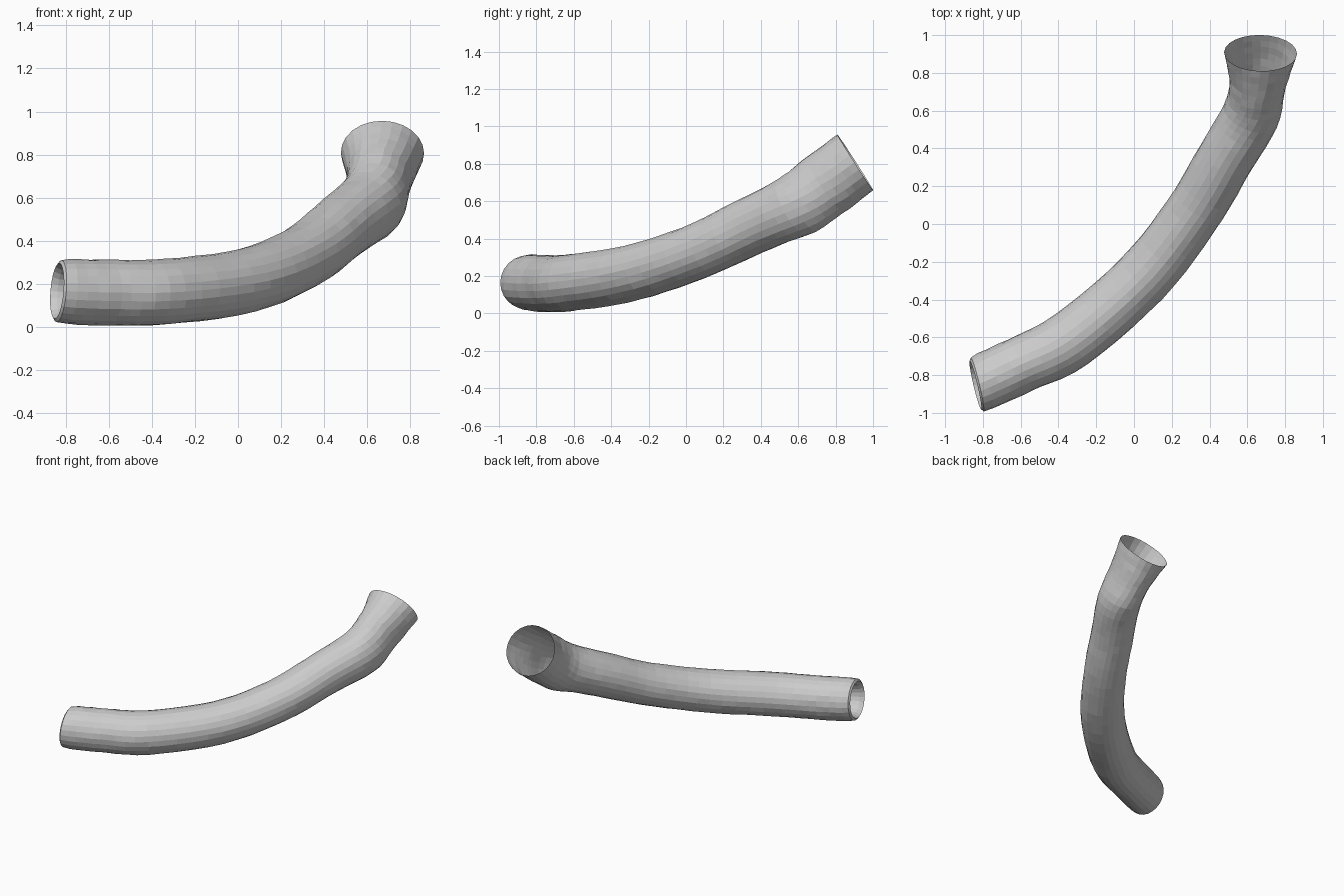
import bpy, bmesh, math, random
from mathutils import Vector

random.seed(4)
if "Cube" in bpy.data.objects:
    bpy.data.objects.remove(bpy.data.objects["Cube"])

SIDES, STEPS = 24, 5

# Stations along the tube: centre x, y, z, then half width and half height
STATIONS = [Vector(s) for s in (
    (-.83, -.85, .167, .153, .150),
    (-.60, -.745, .160, .150, .152),
    (-.33, -.61, .165, .157, .152),
    (.04, -.29, .217, .153, .150),
    (.30, .04, .325, .150, .148),
    (.48, .34, .465, .150, .155),
    (.615, .57, .575, .152, .165),
    (.655, .74, .685, .150, .178),
    (.67, .905, .808, .193, .177))]
START_NORMAL = Vector((.97, .23, -.08)).normalized()
END_NORMAL = Vector((.02, .84, .54)).normalized()


def spline(t):
    """Catmull-Rom through the stations, extended straight at both ends."""
    pts = [2 * STATIONS[0] - STATIONS[1]] + STATIONS + [2 * STATIONS[-1] - STATIONS[-2]]
    i = min(int(t), len(STATIONS) - 2)
    f = t - i
    a, b, c, d = pts[i:i + 4]
    return .5 * (2 * b + (c - a) * f + (2 * a - 5 * b + 4 * c - d) * f ** 2
                 + (3 * b - a - 3 * c + d) * f ** 3)


def add_ring(bm, t, scale=1, shift=0, wobble=0):
    """A closed ring across the tube, turned to match the cut ends."""
    s = spline(t)
    last = len(STATIONS) - 1
    ahead, behind = spline(min(t + .05, last)), spline(max(t - .05, 0))
    n = Vector((ahead - behind)[:3]).normalized()
    n = n.lerp(START_NORMAL, max(0, 1 - t)).normalized()
    n = n.lerp(END_NORMAL, max(0, t - last + 1)).normalized()
    u = n.cross(Vector((0, 0, 1))).normalized()
    v = u.cross(n)
    centre = Vector(s[:3]) + n * shift
    ring = []
    for k in range(SIDES):
        ang = math.tau * k / SIDES
        r = scale * (1 + random.uniform(-wobble, wobble))
        # Sagging fold below the flared mouth
        fold = math.exp(-((t - 6.2) / .4) ** 2) * max(0, -math.sin(ang)) ** 2
        r += .09 * fold
        ring.append(bm.verts.new(centre + u * s[3] * r * math.cos(ang)
                                 + v * s[4] * r * math.sin(ang)))
    return ring


bm = bmesh.new()
# Rolled lip at the narrow end, turned back into the bore
rings = [add_ring(bm, 0, .70, .12), add_ring(bm, 0, .76, .02),
         add_ring(bm, 0, .86, -.01), add_ring(bm, 0, .96, 0)]
# Slightly uneven outer wall
total = (len(STATIONS) - 1) * STEPS
for i in range(1, total + 1):
    rings.append(add_ring(bm, i / STEPS, wobble=.012 if i < total else 0))
for r0, r1 in zip(rings, rings[1:]):
    for k in range(SIDES):
        j = (k + 1) % SIDES
        bm.faces.new((r0[k], r0[j], r1[j], r1[k]))
bmesh.ops.recalc_face_normals(bm, faces=bm.faces)

mesh = bpy.data.meshes.new("curved_tube")
bm.to_mesh(mesh)
bm.free()
tube = bpy.data.objects.new("curved_tube", mesh)
bpy.context.collection.objects.link(tube)

# Plain grey material
grey = bpy.data.materials.new("light_grey")
grey.use_nodes = True
colour = (.6, .6, .6, 1)
grey.diffuse_color = colour
grey.node_tree.nodes["Principled BSDF"].inputs["Base Color"].default_value = colour
mesh.materials.append(grey)
